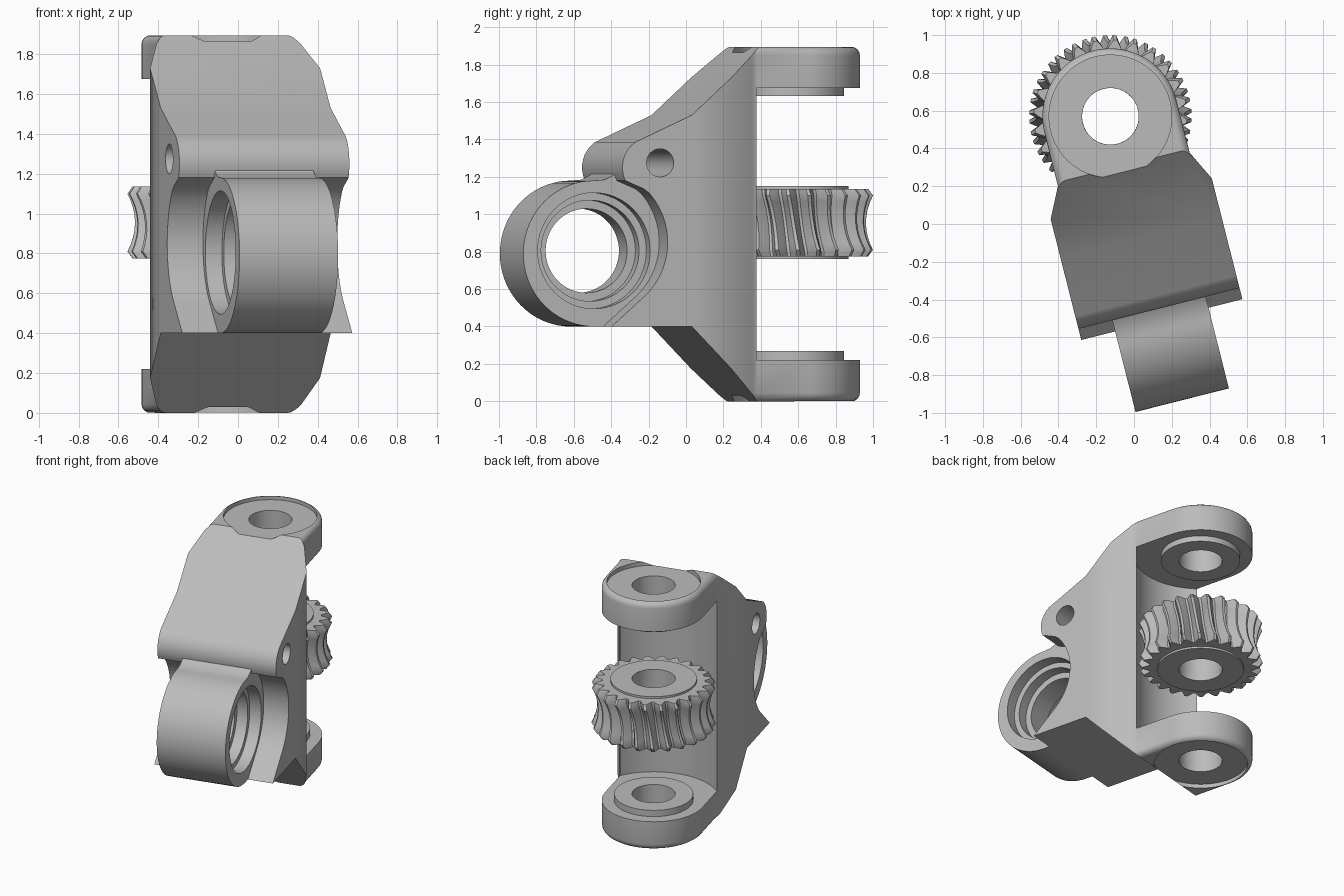
import bpy, bmesh, math
from mathutils import Matrix

if "Cube" in bpy.data.objects:
    bpy.data.objects.remove(bpy.data.objects["Cube"], do_unlink=True)

# Everything is modelled around the pivot axis, then turned into place
PLACE = Matrix.Translation((-0.125, 0.57, 0)) @ Matrix.Rotation(math.radians(14.2), 4, 'Z')
TOP = 1.895

metal = bpy.data.materials.new("grey_metal")
metal.use_nodes = True
GREY = (0.5, 0.5, 0.5, 1)
metal.diffuse_color = GREY
metal.node_tree.nodes["Principled BSDF"].inputs["Base Color"].default_value = GREY


def arc(cx, cy, r, a0, a1, n):
    angles = [math.radians(a0 + (a1 - a0) * i / n) for i in range(n + 1)]
    return [(cx + r * math.cos(a), cy + r * math.sin(a)) for a in angles]


def add_object(name, bm):
    bmesh.ops.recalc_face_normals(bm, faces=bm.faces)
    mesh = bpy.data.meshes.new(name)
    bm.to_mesh(mesh)
    bm.free()
    obj = bpy.data.objects.new(name, mesh)
    mesh.materials.append(metal)
    bpy.context.collection.objects.link(obj)
    return obj


def prism(name, pts, axis, lo, hi, round_rim=0):
    """Extrude a 2D outline along x (outline in y, z) or z (outline in x, y)."""
    place = (lambda p, h: (h, *p)) if axis == 'x' else (lambda p, h: (*p, h))
    bm = bmesh.new()
    ends = [[bm.verts.new(place(p, h)) for p in pts] for h in (lo, hi)]
    caps = [bm.faces.new(e) for e in ends]
    n = len(pts)
    for i in range(n):
        j = (i + 1) % n
        bm.faces.new((ends[0][i], ends[0][j], ends[1][j], ends[1][i]))
    if round_rim:
        bmesh.ops.recalc_face_normals(bm, faces=bm.faces)
        rim = [e for f in caps for e in f.edges]
        bmesh.ops.bevel(bm, geom=rim, offset=round_rim, segments=4, profile=0.5,
                        affect='EDGES')
    return add_object(name, bm)


def disc(name, centre, r, axis, lo, hi, n=64):
    return prism(name, arc(*centre, r, 0, 360 - 360 / n, n - 1), axis, lo, hi)


def combine(target, tool, operation):
    mod = target.modifiers.new(operation, 'BOOLEAN')
    mod.operation, mod.solver, mod.object = operation, 'EXACT', tool
    bpy.context.view_layer.update()
    evaluated = target.evaluated_get(bpy.context.evaluated_depsgraph_get())
    mesh = bpy.data.meshes.new_from_object(evaluated)
    target.modifiers.clear()
    target.data = mesh
    bpy.data.objects.remove(tool, do_unlink=True)


def finish(obj):
    obj.matrix_world = PLACE
    bpy.ops.object.select_all(action='DESELECT')
    obj.select_set(True)
    bpy.context.view_layer.objects.active = obj
    bpy.ops.object.shade_smooth_by_angle(angle=math.radians(32))


# Housing: side profile with pin bosses and scalloped flanges
side = [(0.5, -0.1), (-0.18, -0.1), (-0.28, 0.0), (-0.667, 0.4), (-1.11, 0.4)]
side += arc(-1.19, 0.85, 0.39, -48, 42, 14)
side += [(-0.93, 1.135), (-1.0, 1.165)]
side += arc(-0.885, 1.25, 0.165, 205, 125, 8)
side += [(-0.667, 1.53), (-0.27, TOP), (-0.17, 2.0), (0.5, 2.0)]
housing = prism("housing", side, 'x', -0.6, 0.6)

# Plan outline: wide front, chamfered shoulders, round ears at the back
plan = arc(0, 0, 0.36, 0, 180, 32)
plan += [(-0.36, -0.29), (-0.375, -0.32), (-0.44, -0.45), (-0.44, -1.3)]
plan += [(0.44, -1.3), (0.44, -0.45), (0.375, -0.32), (0.36, -0.29)]
combine(housing, prism("plan", plan, 'z', 0.0, TOP, 0.045), 'INTERSECT')

# Cross barrel with the web that joins it to the housing
BARREL = (-1.16, 0.79)
web = arc(*BARREL, 0.39, 90, 270, 36)
web += [(-0.7, 0.4), (-0.7, 1.45), (-0.93, 1.395), (-0.98, 1.34),
        (-1.02, 1.26), (-1.05, 1.21), (-1.1, 1.185)]
combine(housing, prism("barrel", web, 'x', -0.255, 0.255), 'UNION')

# Recess for the gear, with bearing bosses on both ears
combine(housing, disc("recess", (0, 0), 0.462, 'z', 0.22, 1.675, 96), 'DIFFERENCE')
for lo, hi in ((0.18, 0.268), (1.632, 1.71)):
    combine(housing, disc("ear_boss", (0, 0), 0.275, 'z', lo, hi), 'UNION')

# Spot faces, pivot bore, stepped barrel bore and pin hole
for lo, hi in ((-0.2, 0.03), (TOP - 0.03, 2.2)):
    combine(housing, disc("spot_face", (0, 0), 0.325, 'z', lo, hi), 'DIFFERENCE')
combine(housing, disc("pivot_bore", (0, 0), 0.15, 'z', -0.3, 2.3), 'DIFFERENCE')
BORE = (BARREL[0], 0.805)
combine(housing, disc("barrel_bore", BORE, 0.225, 'x', -0.7, 0.7), 'DIFFERENCE')
for s in (-1, 1):
    for r, depth in ((0.27, 0.09), (0.31, 0.17)):
        lo, hi = sorted((s * depth, s * 0.6))
        combine(housing, disc("counterbore", BORE, r, 'x', lo, hi), 'DIFFERENCE')
combine(housing, disc("pin_hole", (-0.842, 1.275), 0.075, 'x', -0.7, 0.7, 32), 'DIFFERENCE')
finish(housing)

# Worm gear: throated rim with slanted teeth, lathed as a closed ring
TEETH, MID, HALF = 24, 0.955, 0.18
WAVE = (1, 1, 0.5, 0, 0, 0.5)
rings = [(0.15, 0.15, 0.195), (0.30, 0.30, 0.195), (0.30, 0.30, HALF), (0.35, 0.35, HALF),
         (0.355, 0.405, HALF), (0.36, 0.43, 0.145)]
for h in (0.11, 0.075, 0.04):
    bulge = (h / 0.145) ** 2
    rings.append((0.33 + 0.03 * bulge, 0.392 + 0.038 * bulge, h))
rings.append((0.33, 0.392, 0.0))
rings += [(a, b, -h) for a, b, h in reversed(rings[:-1])]

bm = bmesh.new()
count = TEETH * len(WAVE)
loops = []
for root, tip, h in rings:
    loop = []
    for i in range(count):
        a = math.tau * i / count - 0.4 * h
        r = root + (tip - root) * WAVE[i % len(WAVE)]
        loop.append(bm.verts.new((r * math.cos(a), r * math.sin(a), MID + h)))
    loops.append(loop)
for k, loop in enumerate(loops):
    below = loops[(k + 1) % len(loops)]
    for i in range(count):
        j = (i + 1) % count
        bm.faces.new((loop[i], loop[j], below[j], below[i]))
finish(add_object("worm_gear", bm))
